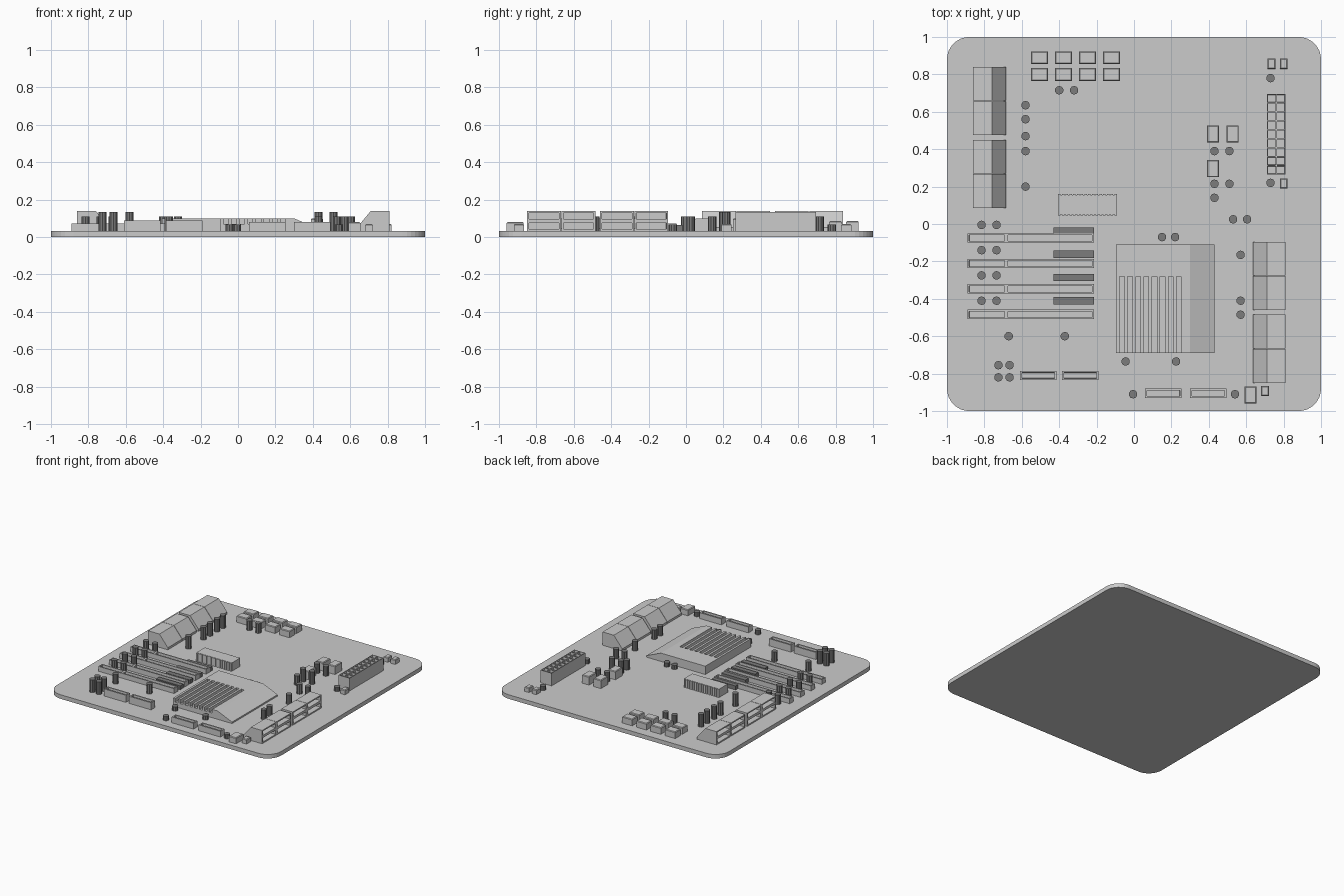
import bpy, bmesh, math
from mathutils import Matrix, Vector

cube = bpy.data.objects.get("Cube")
if cube:
    bpy.data.objects.remove(cube)

BASE = 0.033   # upper surface of the board


def material(name, value):
    m = bpy.data.materials.new(name)
    m.use_nodes = True
    colour = (value, value, value, 1)
    m.diffuse_color = colour
    m.node_tree.nodes["Principled BSDF"].inputs["Base Color"].default_value = colour
    return m


light = material("light grey", 0.6)
dark = material("dark grey", 0.2)


def finish(name, bm, mat):
    bmesh.ops.recalc_face_normals(bm, faces=bm.faces)
    mesh = bpy.data.meshes.new(name)
    bm.to_mesh(mesh)
    bm.free()
    mesh.materials.append(mat)
    obj = bpy.data.objects.new(name, mesh)
    bpy.context.collection.objects.link(obj)
    return obj


def add_box(bm, x, y, z):
    """Box from (low, high) ranges; returns its top face."""
    size = Matrix.Diagonal((x[1] - x[0], y[1] - y[0], z[1] - z[0], 1))
    middle = Matrix.Translation((sum(x) / 2, sum(y) / 2, sum(z) / 2))
    verts = bmesh.ops.create_cube(bm, size=1, matrix=middle @ size)["verts"]
    bm.normal_update()
    return max({f for v in verts for f in v.link_faces}, key=lambda f: f.normal.z)


def pocket(bm, face, rim, depth):
    """Inset a face and sink it to make a socket."""
    bmesh.ops.inset_individual(bm, faces=[face], thickness=rim)
    bmesh.ops.inset_individual(bm, faces=[face], thickness=0.001, depth=-depth)


def add_prism(bm, points, shift):
    """Extrude a closed outline by a vector; returns the side faces."""
    face = bm.faces.new([bm.verts.new(p) for p in points])
    result = bmesh.ops.extrude_face_region(bm, geom=[face], use_keep_orig=True)
    new = [g for g in result["geom"] if isinstance(g, bmesh.types.BMVert)]
    bmesh.ops.translate(bm, verts=new, vec=shift)
    bmesh.ops.recalc_face_normals(bm, faces=bm.faces)
    bm.normal_update()
    along = Vector(shift).normalized()
    return [f for f in bm.faces if abs(f.normal.dot(along)) < 0.1]


# Board with rounded corners
bm = bmesh.new()
outline = []
for corner in range(4):
    middle = math.radians(45 + 90 * corner)
    cx = math.copysign(0.88, math.cos(middle))
    cy = math.copysign(0.88, math.sin(middle))
    for step in range(9):
        a = math.radians(90 * corner + 90 * step / 8)
        outline.append((cx + 0.12 * math.cos(a), cy + 0.12 * math.sin(a), 0))
add_prism(bm, outline, (0, 0, BASE))
finish("board", bm, light)


# Stacked port blocks along both edges, with a sloped inner side
def port_block(name, side, start):
    top, mid = 0.14, (0.14 + BASE) / 2
    outer = 0.81 if side > 0 else 0.86
    profile = [(outer, BASE), (outer, mid), (outer, top), (outer - 0.1, top),
               (outer - 0.175, 0.05), (outer - 0.175, BASE)]
    bm = bmesh.new()
    add_prism(bm, [(side * x, start, z) for x, z in profile], (0, 0.181, 0))
    for f in [f for f in bm.faces if f.normal.x * side > 0.9]:
        pocket(bm, f, 0.014, 0.05)
    finish(name, bm, light)


for side, name, first in ((-1, "left_edge_port", 0.085), (1, "right_edge_port", -0.85)):
    for pair in range(2):
        for half in range(2):
            port_block(name, side, first + 0.39 * pair + 0.184 * half)

# Heat sink: body with sloped side and a grooved top
bm = bmesh.new()
front, back = -0.69, -0.11
profile = [(-0.095, BASE), (-0.095, 0.07), (0.27, 0.07), (0.27, 0.1),
           (0.3, 0.1), (0.43, 0.045), (0.43, BASE)]
add_prism(bm, [(x, front, z) for x, z in profile], (0, back - front, 0))
add_box(bm, (-0.095, 0.27), (-0.28, back), (0.07, 0.1))
for i in range(9):
    x = -0.095 + 0.0434 * i
    add_box(bm, (x, x + 0.018), (front, -0.28), (0.07, 0.1))
finish("heat_sink", bm, light)

# Large power socket with two columns of pins
bm = bmesh.new()
for col in range(2):
    for row in range(9):
        x, y = 0.712 + 0.049 * col, 0.265 + 0.0478 * row
        face = add_box(bm, (x, x + 0.049), (y, y + 0.0478), (BASE, 0.135))
        pocket(bm, face, 0.005, 0.02)
finish("power_socket", bm, light)

# Ribbed twin-row connector
bm = bmesh.new()
add_box(bm, (-0.405, -0.09), (0.05, 0.155), (BASE, 0.1))
for i in range(16):
    x = -0.405 + 0.02 * i
    add_box(bm, (x, x + 0.013), (0.045, 0.16), (BASE, 0.098))
finish("ribbed_connector", bm, light)

# Expansion slots and the short dark slots beside them
for i in range(4):
    y = -0.075 - 0.136 * i
    bm = bmesh.new()
    for x in ((-0.89, -0.683), (-0.683, -0.215)):
        pocket(bm, add_box(bm, x, (y - 0.025, y + 0.025), (BASE, 0.072)), 0.012, 0.025)
    finish("expansion_slot", bm, light)
    y = -0.038 - 0.124 * i
    bm = bmesh.new()
    add_box(bm, (-0.43, -0.215), (y - 0.02, y + 0.02), (BASE, 0.065))
    finish("short_slot", bm, dark)

# Front headers
for x, y, top in ((-0.61, -0.81, 0.09), (-0.385, -0.81, 0.09),
                  (0.06, -0.905, 0.08), (0.3, -0.905, 0.08)):
    bm = bmesh.new()
    pocket(bm, add_box(bm, (x, x + 0.195), (y - 0.025, y + 0.025), (BASE, top)), 0.014, 0.02)
    finish("front_header", bm, light)


# Chips with bevelled tops
def chip(x, y, width, depth, top):
    bm = bmesh.new()
    face = add_box(bm, (x, x + width), (y, y + depth), (BASE, top))
    bmesh.ops.bevel(bm, geom=list(face.edges), offset=0.005, segments=1, affect="EDGES")
    finish("chip", bm, light)


for col in range(4):
    for y in (0.765, 0.855):
        chip(-0.55 + 0.128 * col, y, 0.09, 0.068, 0.085)
for x, y in ((0.39, 0.435), (0.495, 0.435), (0.39, 0.25), (0.59, -0.96)):
    chip(x, y, 0.065, 0.092, 0.1 if y > 0 else 0.08)
for x, y in ((0.715, 0.83), (0.78, 0.83), (0.78, 0.19), (0.68, -0.92)):
    chip(x, y, 0.041, 0.054, 0.07)


# Capacitors grouped by height
def capacitors(top, places):
    for x, y in places:
        bm = bmesh.new()
        spot = Matrix.Translation((x, y, (top + BASE) / 2))
        bmesh.ops.create_cone(bm, cap_ends=True, segments=10, radius1=0.023,
                              radius2=0.023, depth=top - BASE, matrix=spot)
        finish("capacitor", bm, dark)


def grid(xs, ys):
    return [(x, y) for x in xs for y in ys]


capacitors(0.135, grid([-0.58], [0.635, 0.56, 0.47, 0.39, 0.2])
           + grid([-0.725, -0.665], [-0.755, -0.82]) + [(0.43, 0.215), (0.51, 0.215)])
capacitors(0.11, grid([-0.815, -0.735], [-0.005, -0.14, -0.275, -0.41])
           + grid([0.43, 0.51], [0.39]) + grid([-0.4, -0.32], [0.715])
           + grid([0.53, 0.605], [0.025]) + grid([0.57], [-0.165, -0.41, -0.485])
           + [(0.43, 0.14), (-0.67, -0.6), (-0.37, -0.6)])
capacitors(0.067, grid([0.15, 0.22], [-0.07]) + grid([-0.045, 0.225], [-0.735])
           + grid([-0.005, 0.54], [-0.91]) + grid([0.73], [0.78, 0.22]))
